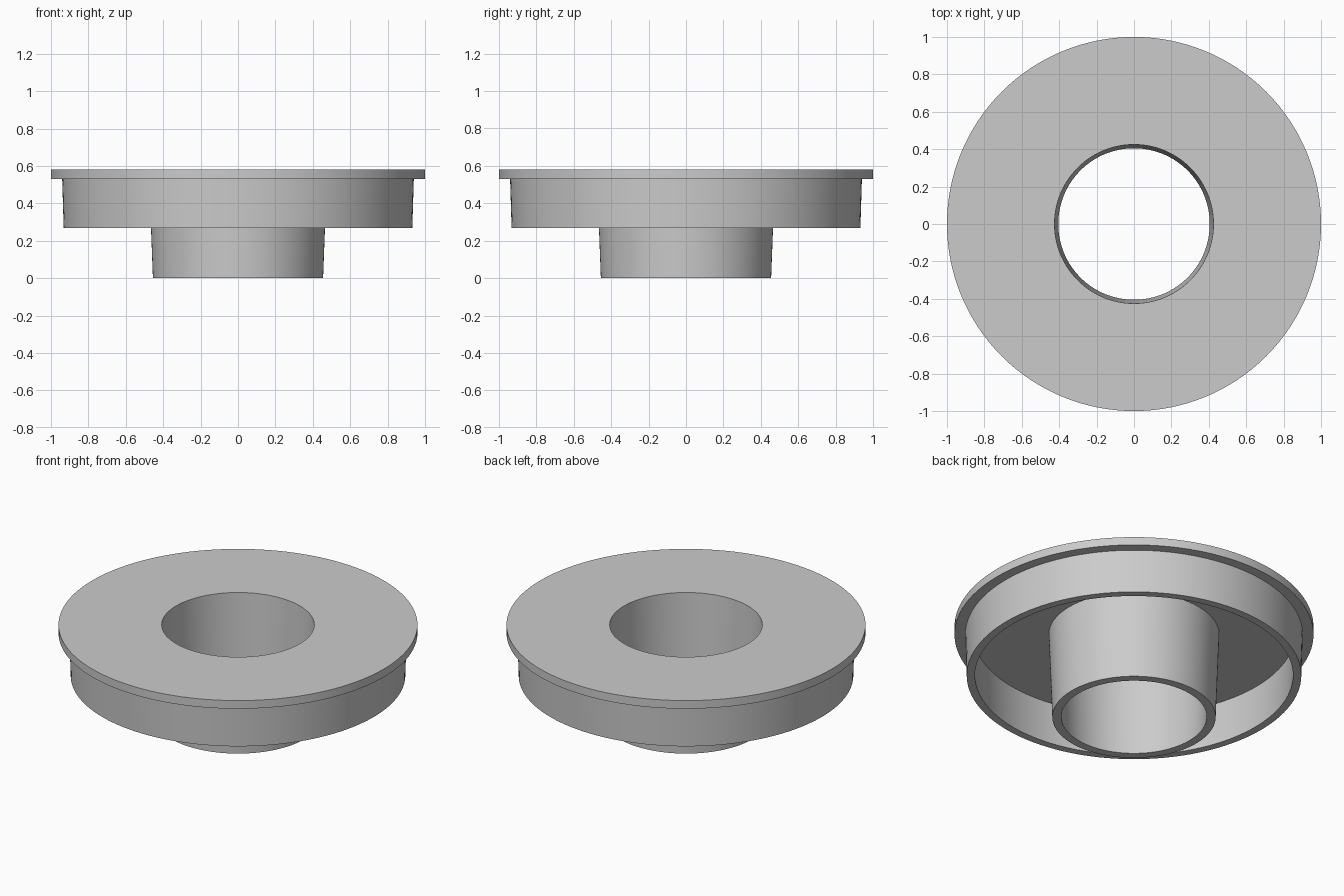
import bpy
import bmesh
import math

cube = bpy.data.objects.get("Cube")
if cube:
    bpy.data.objects.remove(cube, do_unlink=True)

SEGMENTS = 128

# Single plain grey material
grey = bpy.data.materials.new("plain_grey")
grey.use_nodes = True
colour = (0.6, 0.6, 0.6, 1)
grey.diffuse_color = colour
grey.node_tree.nodes["Principled BSDF"].inputs["Base Color"].default_value = colour


def lathe(name, profile, material):
    """Revolve a closed (radius, z) profile around the z axis."""
    bm = bmesh.new()
    verts = [bm.verts.new((r, 0, z)) for r, z in profile]
    edges = [bm.edges.new((v, verts[(i + 1) % len(verts)]))
             for i, v in enumerate(verts)]
    bmesh.ops.spin(bm, geom=verts + edges, cent=(0, 0, 0), axis=(0, 0, 1),
                   angle=math.tau, steps=SEGMENTS, use_merge=False)
    bmesh.ops.remove_doubles(bm, verts=bm.verts[:], dist=0.0001)
    bmesh.ops.recalc_face_normals(bm, faces=bm.faces[:])
    mesh = bpy.data.meshes.new(name)
    bm.to_mesh(mesh)
    bm.free()
    mesh.materials.append(material)
    obj = bpy.data.objects.new(name, mesh)
    bpy.context.collection.objects.link(obj)
    bpy.ops.object.select_all(action="DESELECT")
    obj.select_set(True)
    bpy.context.view_layer.objects.active = obj
    bpy.ops.object.shade_smooth_by_angle(angle=math.radians(30))
    return obj


TOP, UNDER, SKIRT, BASE = 0.58, 0.53, 0.267, 0.0

lathe("flanged_bushing", [
    # tapered bore
    (0.405, BASE), (0.425, TOP),
    # flange disc
    (1.0, TOP), (1.0, UNDER),
    # outer skirt, open underneath
    (0.94, UNDER), (0.932, SKIRT), (0.886, SKIRT), (0.894, UNDER),
    # tapered hub tube
    (0.475, UNDER), (0.455, BASE),
], grey)
